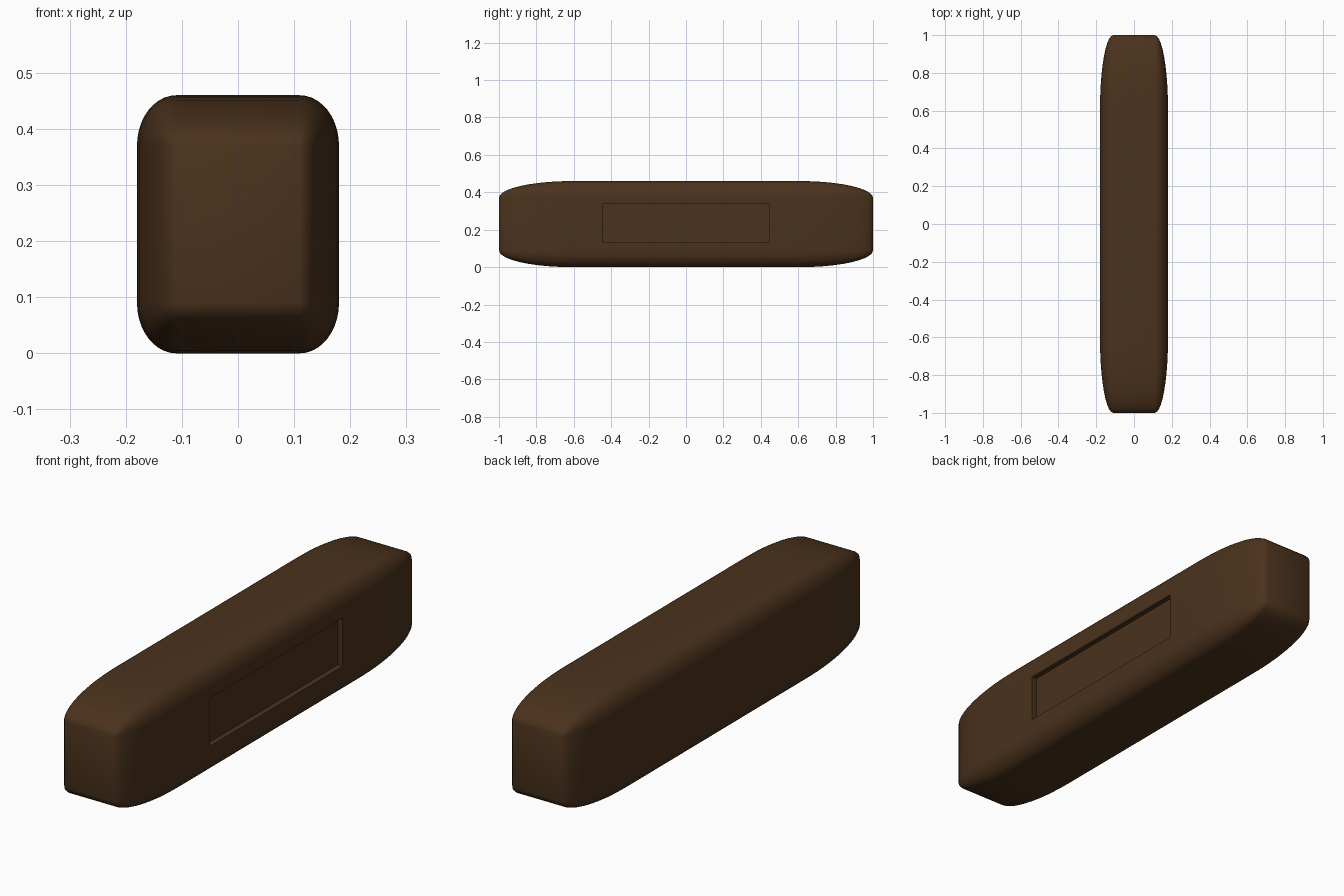
import bpy, bmesh
from mathutils import Vector

if "Cube" in bpy.data.objects:
    bpy.data.objects.remove(bpy.data.objects["Cube"])


def box(name, size, centre, round_by=0.0):
    # Rounding happens on the unit cube, so it stretches with the size
    bm = bmesh.new()
    bmesh.ops.create_cube(bm, size=1)
    if round_by:
        bmesh.ops.bevel(bm, geom=bm.edges[:], offset=round_by, segments=10,
                        profile=0.5, affect='EDGES', clamp_overlap=True)
    bmesh.ops.scale(bm, vec=Vector(size), verts=bm.verts)
    bmesh.ops.translate(bm, vec=Vector(centre), verts=bm.verts)
    me = bpy.data.meshes.new(name)
    bm.to_mesh(me)
    bm.free()
    ob = bpy.data.objects.new(name, me)
    bpy.context.collection.objects.link(ob)
    return ob


# Long rounded body
body = box("body", (0.36, 2.0, 0.46), (0, 0, 0.23), 0.195)
mat = bpy.data.materials.new("dark_brown")
mat.diffuse_color = (0.07, 0.032, 0.012, 1)
mat.use_nodes = True
mat.node_tree.nodes["Principled BSDF"].inputs["Base Color"].default_value = mat.diffuse_color
body.data.materials.append(mat)

# Shallow rectangular recess on the right side
cutter = box("recess_cutter", (0.1, 0.894, 0.205), (0.157 + 0.05, 0, 0.235))
cutter.data.materials.append(mat)
cutter.hide_render = True
cutter.hide_set(True)
cut = body.modifiers.new("recess", 'BOOLEAN')
cut.operation = 'DIFFERENCE'
cut.solver = 'EXACT'
cut.object = cutter

# Apply the cut, remove the helper, shade smooth with sharp recess edges
bpy.context.view_layer.objects.active = body
body.select_set(True)
bpy.ops.object.modifier_apply(modifier=cut.name)
bpy.data.objects.remove(cutter)
bpy.ops.object.shade_smooth_by_angle()
